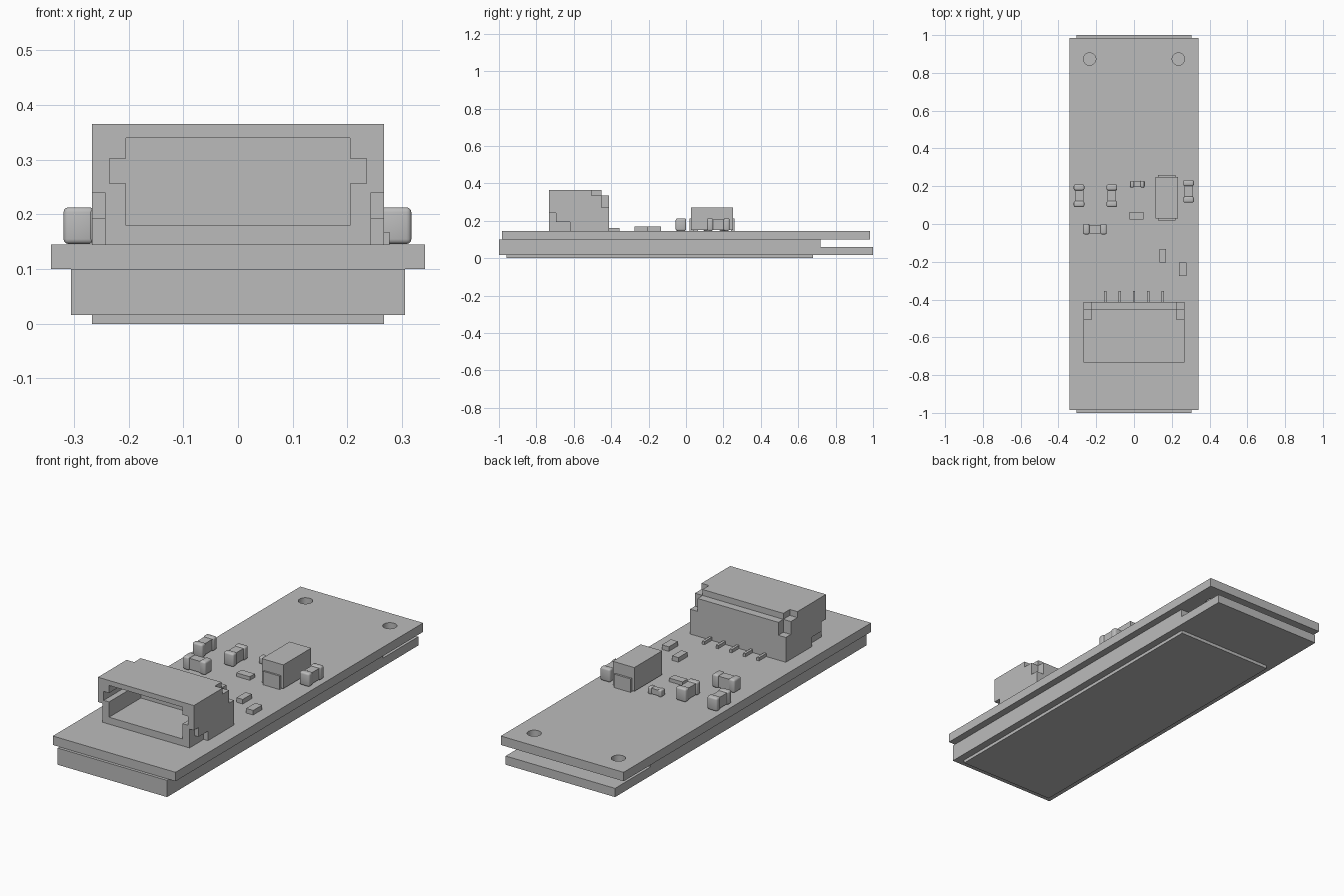
import bpy
import bmesh
from mathutils import Matrix, Vector

old = bpy.data.objects.get("Cube")
if old:
    bpy.data.objects.remove(old, do_unlink=True)

# Single grey finish
grey = bpy.data.materials.new("plain grey")
grey.use_nodes = True
COLOR = (0.5, 0.5, 0.5, 1)
grey.diffuse_color = COLOR
grey.node_tree.nodes["Principled BSDF"].inputs["Base Color"].default_value = COLOR

BOARD = 0.145  # top surface of the board


def finish(name, bm):
    bmesh.ops.recalc_face_normals(bm, faces=bm.faces)
    mesh = bpy.data.meshes.new(name)
    bm.to_mesh(mesh)
    bm.free()
    mesh.materials.append(grey)
    obj = bpy.data.objects.new(name, mesh)
    bpy.context.collection.objects.link(obj)
    return obj


def add_box(bm, x, y, z, bevel=0):
    """Box from (low, high) ranges on each axis."""
    low, high = Vector((x[0], y[0], z[0])), Vector((x[1], y[1], z[1]))
    part = bmesh.new()
    bmesh.ops.create_cube(part, size=1, matrix=Matrix.Translation((low + high) / 2)
                          @ Matrix.Diagonal((*(high - low), 1)))
    if bevel:
        bmesh.ops.bevel(part, geom=part.edges[:], offset=bevel, segments=3,
                        profile=0.5, affect='EDGES')
    temp = bpy.data.meshes.new("temp")
    part.to_mesh(temp)
    part.free()
    bm.from_mesh(temp)
    bpy.data.meshes.remove(temp)


def box(name, x, y, z):
    bm = bmesh.new()
    add_box(bm, x, y, z)
    return finish(name, bm)


def cut(obj, cutter):
    """Subtract the cutter, apply, then discard it."""
    cutter.hide_render = True
    mod = obj.modifiers.new("cut", 'BOOLEAN')
    mod.operation = 'DIFFERENCE'
    mod.solver = 'EXACT'
    mod.object = cutter
    bpy.context.view_layer.objects.active = obj
    bpy.ops.object.modifier_apply(modifier=mod.name)
    bpy.data.objects.remove(cutter, do_unlink=True)


def smooth(obj):
    bpy.ops.object.select_all(action='DESELECT')
    obj.select_set(True)
    bpy.context.view_layer.objects.active = obj
    bpy.ops.object.shade_smooth_by_angle()


# Lower module: side profile with a thin rear tongue, extruded across x
bm = bmesh.new()
profile = [(-1, 0.016), (1, 0.016), (1, 0.06), (0.72, 0.06), (0.72, 0.1), (-1, 0.1)]
side = bm.faces.new([bm.verts.new((-0.305, y, z)) for y, z in profile])
grown = bmesh.ops.extrude_face_region(bm, geom=[side])["geom"]
bmesh.ops.translate(bm, vec=(0.61, 0, 0),
                    verts=[v for v in grown if isinstance(v, bmesh.types.BMVert)])
finish("lower_module", bm)
box("bottom_plate", (-0.267, 0.267), (-0.96, 0.68), (0, 0.016))

# Circuit board with two mounting holes
board = box("circuit_board", (-0.342, 0.342), (-0.985, 0.985), (0.1, BOARD))
for sx in (-1, 1):
    bm = bmesh.new()
    bmesh.ops.create_cone(bm, cap_ends=True, segments=32, radius1=0.033, radius2=0.033,
                          depth=0.2, matrix=Matrix.Translation((sx * 0.235, 0.873, 0.12)))
    cut(board, finish("hole_cutter", bm))
smooth(board)

# Connector housing: open socket, side slots, rear ledge and corner notches
housing = box("connector_housing", (-0.267, 0.267), (-0.733, -0.413), (BOARD, 0.365))
cutters = [((-0.205, 0.205), (-0.8, -0.48), (0.18, 0.34)),
           ((-0.235, 0.235), (-0.8, -0.48), (0.257, 0.302)),
           ((-0.3, 0.3), (-0.453, -0.38), (0.335, 0.4))]
for sx in (-1, 1):
    outer = sorted((sx * 0.225, sx * 0.3))
    thin = sorted((sx * 0.243, sx * 0.3))
    cutters += [(outer, (-0.505, -0.38), (0.335, 0.4)),
                (outer, (-0.453, -0.38), (0.27, 0.38)),
                (thin, (-0.8, -0.695), (0.1, 0.24)),
                (thin, (-0.75, -0.62), (0.1, 0.193))]
for spec in cutters:
    cut(housing, box("housing_cutter", *spec))

# Five solder pins behind the connector
for i in range(5):
    x = (i - 2) * 0.076
    box(f"connector_pin_{i + 1}", (x - 0.0065, x + 0.0065), (-0.43, -0.355), (BOARD, 0.161))


def capacitor(name, cx, cy, length, width, height, along_x=False):
    """Slim body between two rounded end caps."""
    bm = bmesh.new()
    half, w, inset, end = length / 2, width / 2, width * 0.1, length * 0.27
    z = (BOARD + 0.001, BOARD + height)
    spans = [((-half, -half + end), w, z, width * 0.16),
             ((half - end, half), w, z, width * 0.16),
             ((-half + end / 2, half - end / 2), w - inset,
              (z[0] + inset, z[1] - inset), 0)]
    for span, r, zz, bevel in spans:
        long_axis = [s + (cx if along_x else cy) for s in span]
        short_axis = [s + (cy if along_x else cx) for s in (-r, r)]
        x, y = (long_axis, short_axis) if along_x else (short_axis, long_axis)
        add_box(bm, x, y, zz, bevel)
    smooth(finish(name, bm))


capacitor("capacitor_outer_right", -0.291, 0.15, 0.12, 0.056, 0.068)
capacitor("capacitor_inner_right", -0.117, 0.15, 0.12, 0.056, 0.068)
capacitor("capacitor_left", 0.289, 0.173, 0.12, 0.056, 0.068)
capacitor("capacitor_cross", -0.207, -0.027, 0.125, 0.056, 0.068, True)
capacitor("capacitor_small", 0.017, 0.211, 0.075, 0.035, 0.036, True)

# Flat resistors
box("resistor_middle", (-0.025, 0.05), (0.023, 0.063), (BOARD, 0.163))
box("resistor_front_inner", (0.135, 0.17), (-0.205, -0.133), (BOARD, 0.168))
box("resistor_front_outer", (0.238, 0.277), (-0.275, -0.203), (BOARD, 0.168))

# Tall moulded diode with a bent lead at each end
box("diode_body", (0.113, 0.233), (0.028, 0.25), (BOARD + 0.005, 0.27))
for name, y in (("front", (0.019, 0.04)), ("rear", (0.24, 0.26))):
    box(f"diode_lead_{name}", (0.127, 0.219), y, (BOARD, 0.213))
